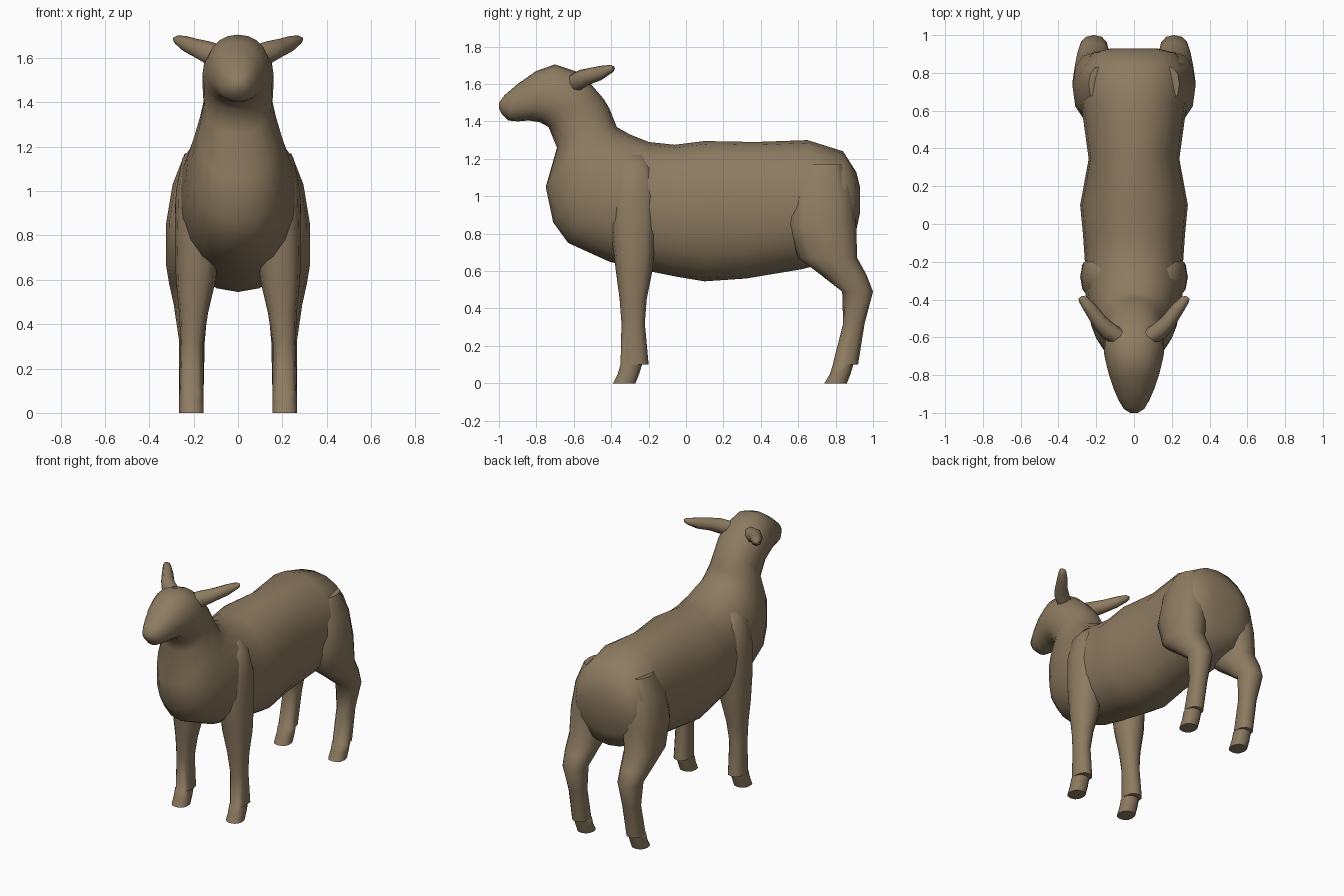
import bpy, bmesh, math
from mathutils import Vector

if "Cube" in bpy.data.objects:
    bpy.data.objects.remove(bpy.data.objects["Cube"])

COLOUR = (0.27, 0.2, 0.12, 1)
coat = bpy.data.materials.new("brown_wool")
coat.use_nodes = True
coat.diffuse_color = COLOUR
bsdf = coat.node_tree.nodes["Principled BSDF"]
bsdf.inputs["Base Color"].default_value = COLOUR
bsdf.inputs["Roughness"].default_value = 0.9


def ring(centre, u, v, sides, power=1.0):
    """Closed section spanned by the half axes u and v."""
    points = []
    for i in range(sides):
        a = math.tau * i / sides
        c, s = math.cos(a), math.sin(a)
        c = math.copysign(abs(c) ** power, c)
        s = math.copysign(abs(s) ** power, s)
        points.append(centre + u * c + v * s)
    return points


def loft(name, rings, mirrored=False, sharp=60):
    """Skin a row of sections and cap both ends."""
    bm = bmesh.new()
    rows = [[bm.verts.new(p) for p in r] for r in rings]
    n = len(rows[0])
    for low, high in zip(rows, rows[1:]):
        for i in range(n):
            j = (i + 1) % n
            bm.faces.new((low[i], low[j], high[j], high[i]))
    bm.faces.new(rows[0])
    bm.faces.new(rows[-1])
    bmesh.ops.recalc_face_normals(bm, faces=bm.faces)
    mesh = bpy.data.meshes.new(name)
    bm.to_mesh(mesh)
    bm.free()
    mesh.materials.append(coat)
    obj = bpy.data.objects.new(name, mesh)
    bpy.context.collection.objects.link(obj)
    if mirrored:
        obj.modifiers.new("mirror", "MIRROR")
    bpy.ops.object.select_all(action="DESELECT")
    obj.select_set(True)
    bpy.context.view_layer.objects.active = obj
    bpy.ops.object.shade_smooth_by_angle(angle=math.radians(sharp))
    return obj


# Rump, trunk, chest, neck and head: back point (y, z), belly point (y, z), half width
trunk = [
    ((.93, 1.05), (.93, .91), .12), ((.91, 1.13), (.90, .77), .22),
    ((.84, 1.24), (.86, .67), .27), ((.65, 1.30), (.62, .61), .28),
    ((.37, 1.29), (.32, .56), .24), ((.10, 1.295), (.10, .545), .285),
    ((-.06, 1.275), (-.05, .57), .27), ((-.20, 1.29), (-.20, .60), .26),
    ((-.30, 1.33), (-.41, .65), .26), ((-.37, 1.37), (-.63, .75), .235),
    ((-.39, 1.42), (-.71, .86), .21), ((-.41, 1.47), (-.75, 1.05), .18),
    ((-.44, 1.52), (-.69, 1.26), .155), ((-.50, 1.59), (-.735, 1.37), .16),
    ((-.58, 1.665), (-.78, 1.395), .16), ((-.70, 1.705), (-.84, 1.405), .14),
    ((-.80, 1.67), (-.90, 1.40), .115), ((-.90, 1.60), (-.95, 1.405), .085),
    ((-.97, 1.54), (-.985, 1.44), .055), ((-1, 1.50), (-1, 1.47), .02),
]
sections = []
for back, belly, width in trunk:
    top, bottom = Vector((0, *back)), Vector((0, *belly))
    sections.append(ring((top + bottom) / 2, (top - bottom) / 2,
                         Vector((width, 0, 0)), 20, .92))
loft("body_and_head", sections)


def leg(name, rows):
    """Rows hold z, front y, rear y, inner x, outer x."""
    loft(name, [ring(Vector(((xi + xo) / 2, (yf + yr) / 2, z)),
                     Vector(((xo - xi) / 2, 0, 0)),
                     Vector((0, (yr - yf) / 2, 0)), 12, .85)
                for z, yf, yr, xi, xo in rows], mirrored=True)


# Legs, with a small step behind each hoof
leg("front_legs", [
    (0, -.39, -.27, .155, .265), (.05, -.365, -.25, .155, .265),
    (.1, -.35, -.235, .155, .265), (.101, -.35, -.2, .155, .265),
    (.32, -.345, -.22, .155, .26), (.45, -.355, -.21, .135, .265),
    (.6, -.375, -.18, .1, .28), (.8, -.4, -.16, .08, .285),
    (1.0, -.41, -.15, .08, .28), (1.15, -.38, -.18, .08, .25),
    (1.22, -.34, -.22, .09, .19),
])
leg("hind_legs", [
    (0, .74, .86, .155, .265), (.05, .77, .88, .155, .265),
    (.1, .785, .895, .155, .265), (.101, .785, .92, .155, .265),
    (.32, .84, .955, .15, .265), (.49, .835, 1.0, .135, .29),
    (.58, .72, .965, .12, .31), (.67, .6, .915, .1, .325),
    (.85, .54, .91, .08, .325), (1.03, .56, .89, .08, .295),
    (1.17, .64, .84, .08, .24),
])

# Ears, sweeping out and back
ear = [((.08, -.60, 1.60), .05, .06), ((.13, -.57, 1.62), .05, .055),
       ((.18, -.52, 1.64), .042, .045), ((.23, -.45, 1.66), .035, .038),
       ((.27, -.40, 1.68), .025, .022), ((.285, -.388, 1.685), .012, .01)]
across = Vector((.75, -.6, 0)).normalized()
loft("ears", [ring(Vector(p), across * w, Vector((0, 0, h)), 8)
              for p, w, h in ear], mirrored=True)
